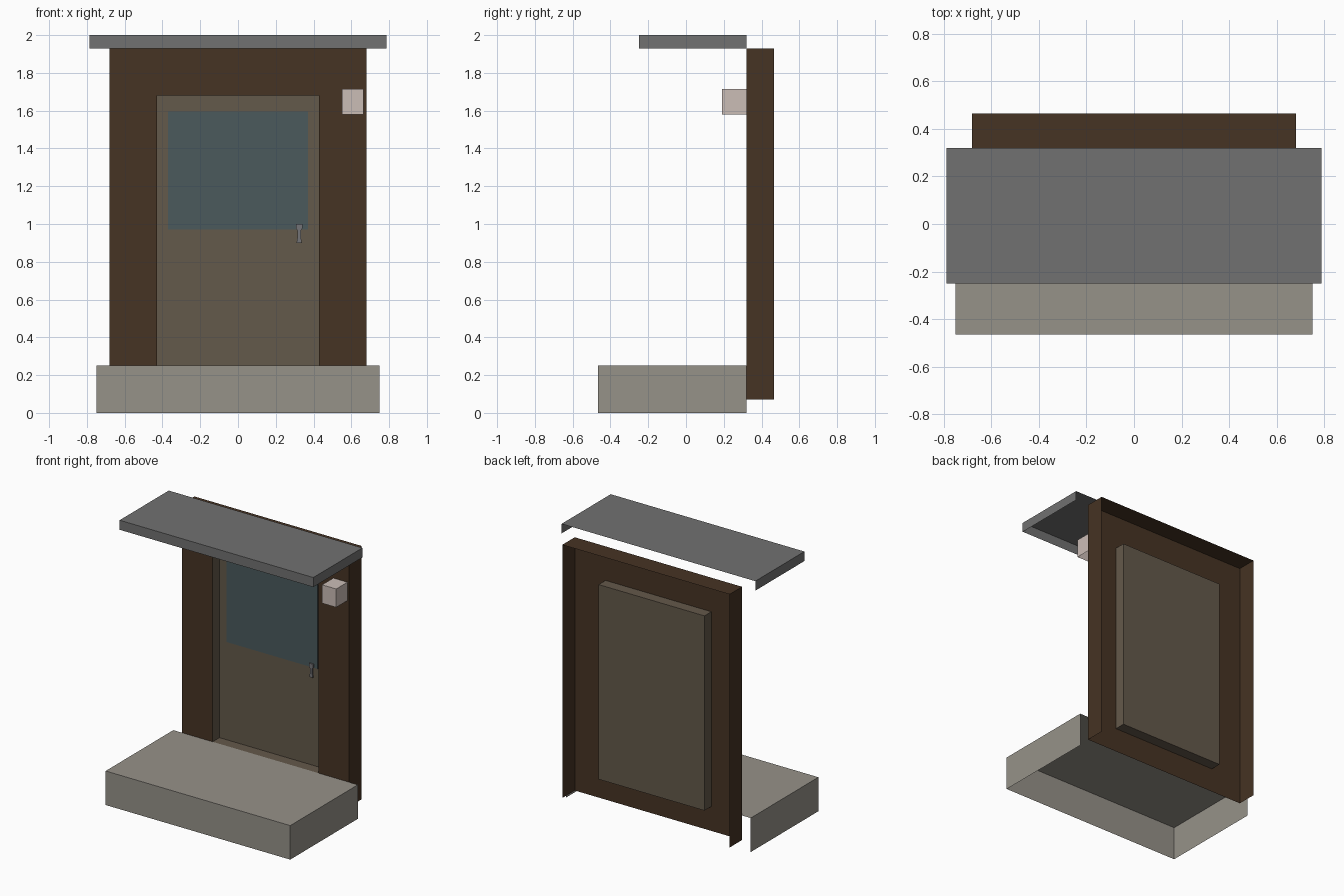
import bpy
import bmesh
from mathutils import Vector

cube = bpy.data.objects.get("Cube")
if cube:
    bpy.data.objects.remove(cube, do_unlink=True)


def material(name, rgb):
    m = bpy.data.materials.new(name)
    m.use_nodes = True
    m.diffuse_color = (*rgb, 1)
    m.node_tree.nodes["Principled BSDF"].inputs["Base Color"].default_value = (*rgb, 1)
    return m


brown = material("dark brown wall", (0.061, 0.033, 0.017))
olive = material("olive brown door", (0.127, 0.100, 0.069))
grey = material("roof grey", (0.165, 0.165, 0.165))
stone = material("pale stone", (0.305, 0.287, 0.250))
cream = material("lamp cream", (0.597, 0.508, 0.470))
teal = material("glass teal", (0.069, 0.102, 0.107))
steel = material("handle steel", (0.175, 0.175, 0.185))

BACK, FRONT, BOTTOM = Vector((0, 1, 0)), Vector((0, -1, 0)), Vector((0, 0, -1))


def finish(bm, name, mat):
    mesh = bpy.data.meshes.new(name)
    bm.to_mesh(mesh)
    bm.free()
    mesh.materials.append(mat)
    ob = bpy.data.objects.new(name, mesh)
    bpy.context.collection.objects.link(ob)
    return ob


def shell(x, y, z, open_sides=()):
    """Box between the given ranges, with the sides facing open_sides left out."""
    bm = bmesh.new()
    bmesh.ops.create_cube(bm, size=1)
    for v in bm.verts:
        v.co = [r[0] if c < 0 else r[1] for c, r in zip(v.co, (x, y, z))]
    bm.normal_update()
    gone = [f for f in bm.faces if any(f.normal.dot(d) > 0.9 for d in open_sides)]
    bmesh.ops.delete(bm, geom=gone, context='FACES')
    return bm


wall_y, door_y = 0.32, 0.40
door_x, door_z = (-0.43, 0.43), (0.25, 1.68)

# Hollow slabs, open behind and below
finish(shell((-0.75, 0.75), (-0.465, wall_y), (0, 0.25), (BACK, BOTTOM)), "front_step", stone)
finish(shell((-0.787, 0.787), (-0.25, wall_y), (1.93, 2), (BACK, BOTTOM)), "canopy", grey)
finish(shell((0.55, 0.665), (0.19, wall_y), (1.58, 1.715), (BACK, BOTTOM)), "wall_lamp", cream)

# Wall: shell with a doorway cut in its front face
bm = shell((-0.68, 0.68), (wall_y, 0.465), (0.07, 1.93), (BACK, BOTTOM))
for axis, cuts in ((Vector((1, 0, 0)), door_x), (Vector((0, 0, 1)), door_z)):
    for c in cuts:
        front = [f for f in bm.faces if f.normal.dot(FRONT) > 0.9]
        geom = front + list({e for f in front for e in f.edges}) + list({v for f in front for v in f.verts})
        bmesh.ops.bisect_plane(bm, geom=geom, plane_co=axis * c, plane_no=axis)
        bm.normal_update()
doorway = []
for f in bm.faces:
    p = f.calc_center_median()
    if f.normal.dot(FRONT) > 0.9 and abs(p.x) < door_x[1] and door_z[0] < p.z < door_z[1]:
        doorway.append(f)
bmesh.ops.delete(bm, geom=doorway, context='FACES')
finish(bm, "door_wall", brown)

# Recessed door with its reveal, facing the front
bm = shell(door_x, (wall_y, door_y), door_z, (FRONT,))
bmesh.ops.reverse_faces(bm, faces=bm.faces[:])
finish(bm, "door_recess", olive)

# Window plate on the door
finish(shell((-0.37, 0.37), (door_y - 0.004, door_y - 0.001), (0.97, 1.595)), "door_window", teal)

# Flared handle: half-width and height, mirrored about its centre line
half = [(0.018, 1.0), (0.016, 0.975), (0.009, 0.965), (0.009, 0.93), (0.014, 0.9)]
outline = [(w, z) for w, z in half] + [(-w, z) for w, z in reversed(half)]
bm = bmesh.new()
face = bm.faces.new([bm.verts.new((0.324 + w, door_y - 0.006, z)) for w, z in outline])
ext = bmesh.ops.extrude_face_region(bm, geom=[face])
bmesh.ops.translate(bm, verts=[g for g in ext["geom"] if isinstance(g, bmesh.types.BMVert)], vec=(0, -0.009, 0))
bmesh.ops.recalc_face_normals(bm, faces=bm.faces[:])
finish(bm, "door_handle", steel)
